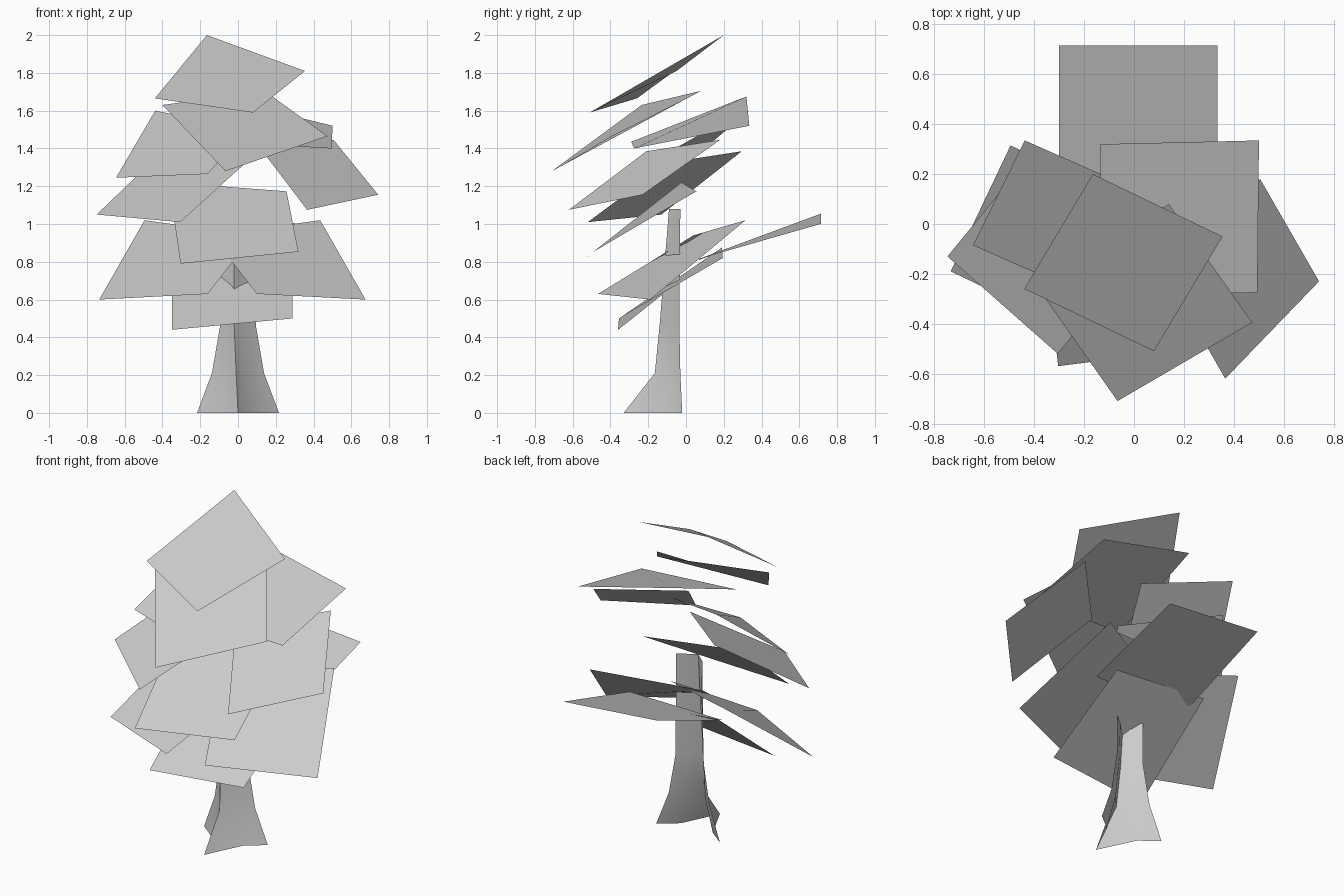
import bpy
import math
from mathutils import Vector

cube = bpy.data.objects.get("Cube")
if cube:
    bpy.data.objects.remove(cube, do_unlink=True)

grey = bpy.data.materials.new("plain_grey")
grey.use_nodes = True
colour = (0.6, 0.6, 0.6, 1)
grey.diffuse_color = colour
grey.node_tree.nodes["Principled BSDF"].inputs["Base Color"].default_value = colour


def make_object(name, verts, faces, angle):
    """Create a grey mesh object, smooth except at edges sharper than angle."""
    mesh = bpy.data.meshes.new(name)
    mesh.from_pydata([tuple(v) for v in verts], [], faces)
    mesh.materials.append(grey)
    obj = bpy.data.objects.new(name, mesh)
    bpy.context.collection.objects.link(obj)
    bpy.ops.object.select_all(action="DESELECT")
    obj.select_set(True)
    bpy.context.view_layer.objects.active = obj
    bpy.ops.object.shade_smooth_by_angle(angle=math.radians(angle))
    return obj


def leaf_sheet(name, a, b, c, twist, mirror_x=None):
    """Four-sided sheet from three corners; twist lifts the fourth corner."""
    a, b, c = Vector(a), Vector(b), Vector(c)
    d = a + c - b + Vector((0, 0, twist))
    corners = [a, b, c, d]
    if mirror_x is not None:
        corners = [Vector((2 * mirror_x - v.x, v.y, v.z)) for v in reversed(corners)]
    return make_object(name, corners, [(0, 1, 2, 3)], 60)


# Trunk: two curved bark panels meeting at a front ridge, open at the back
# Each ring: height, half width, back y, ridge x, ridge y, inset of panel middle
rings = [
    (0, .217, -.02, 0, -.33, .07),
    (.21, .138, -.03, -.01, -.165, .015),
    (.46, .095, -.035, -.02, -.14, .005),
    (1.08, .09, -.03, -.02, -.09, 0),
]
verts = []
for z, half, back, ridge_x, ridge_y, inset in rings:
    left, ridge, right = (Vector((-half, back, z)), Vector((ridge_x, ridge_y, z)),
                          Vector((half, back, z)))
    sink = Vector((0, inset, 0))
    verts += [left, (left + ridge) / 2 + sink, ridge, (ridge + right) / 2 + sink, right]
row = 5
faces = []
for level in range(len(rings) - 1):
    for i in range(row - 1):
        k = level * row + i
        faces.append((k, k + 1, k + row + 1, k + row))
make_object("trunk", verts, faces, 40)

# Crown: loose tilted leaf sheets, from the top down
leaf_sheet("crown_top_sheet", (-.165, .2, 2), (-.44, -.26, 1.665), (.08, -.51, 1.59), -.115)
leaf_sheet("upper_front_sheet", (.14, .08, 1.705), (-.4, -.235, 1.63), (-.066, -.71, 1.28), .11)
leaf_sheet("upper_back_sheet", (-.134, .32, 1.675), (-.14, -.29, 1.435), (.495, -.275, 1.4), -.12)
leaf_sheet("upper_right_sheet", (-.438, .335, 1.6), (-.646, -.085, 1.245), (-.16, -.3, 1.265), -.12)
leaf_sheet("middle_right_sheet", (-.4, .295, 1.385), (-.748, -.13, 1.05), (-.306, -.52, 1.01), -.02)
leaf_sheet("middle_left_sheet", (.13, -.21, 1.385), (.366, -.62, 1.075), (.742, -.23, 1.155), -.02)
leaf_sheet("middle_front_sheet", (-.367, -.025, 1.22), (-.304, -.57, .79), (.32, -.49, .853), -.11)
leaf_sheet("lower_back_sheet", (-.3, .715, 1.055), (-.3, .07, .81), (.335, .07, .816), -.06)
leaf_sheet("lower_front_sheet", (-.35, .19, .875), (-.35, -.36, .44), (.288, -.355, .5), -.115)

# Lowest side sheets are a mirrored pair
side = ((-.14, .04, .94), (.1, -.465, .63), (.675, -.19, .6), .11)
leaf_sheet("lower_left_sheet", *side)
leaf_sheet("lower_right_sheet", *side, mirror_x=-.03)
